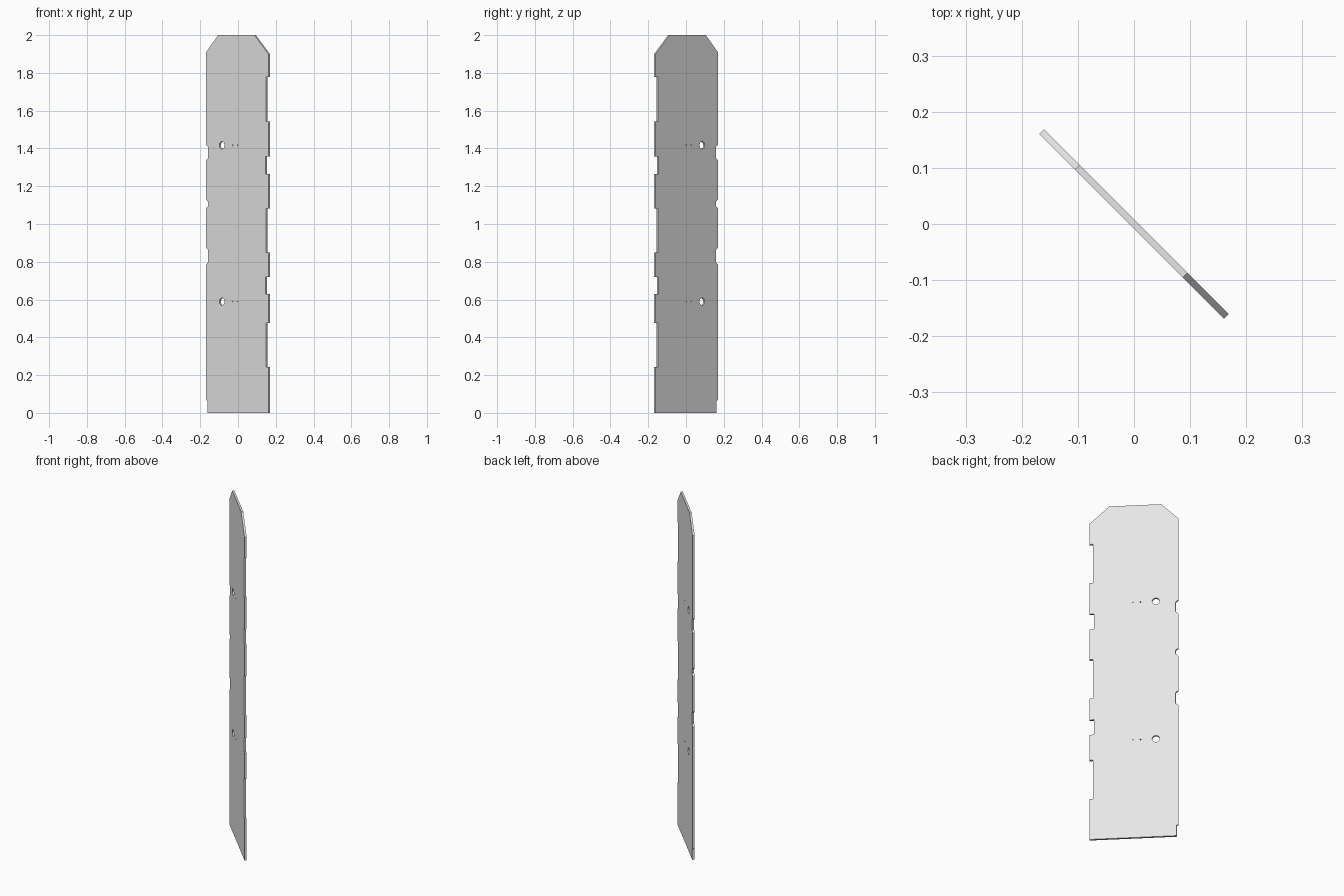
import bpy
from math import pi, sin, cos, radians

cube = bpy.data.objects.get("Cube")
if cube:
    bpy.data.objects.remove(cube, do_unlink=True)

HALF, THICK = 0.233, 0.0115

# Single grey sheet material
grey = bpy.data.materials.new("sheet grey")
grey.use_nodes = True
colour = (0.8, 0.8, 0.8, 1)
grey.diffuse_color = colour
grey.node_tree.nodes["Principled BSDF"].inputs["Base Color"].default_value = colour


def notch(edge, low, high, depth, slope=0.0):
    """Outline points of an edge notch, listed upwards."""
    inner = edge - depth if edge > 0 else edge + depth
    return [(edge, low), (inner, low + slope), (inner, high - slope), (edge, high)]


def circle(x, z, radius, count):
    return [(x + radius * cos(2 * pi * i / count), z + radius * sin(2 * pi * i / count))
            for i in range(count)]


# Left edge: square notches, alternately long and short
outline = []
for low, high, depth in ((0.244, 0.477, 0.018), (0.63, 0.72, 0.023), (0.848, 1.082, 0.018),
                         (1.265, 1.358, 0.023), (1.543, 1.777, 0.018)):
    outline += notch(HALF, low, high, depth)

# Top with clipped corners
outline += [(HALF, 1.90), (0.129, 2), (-0.143, 2), (-HALF, 1.91)]

# Right edge: shallow notches with sloping ends
for low, high in ((1.337, 1.42), (1.082, 1.13), (0.785, 0.875)):
    outline += reversed(notch(-HALF, low, high, 0.014, 0.012))

# Foot with a small step
outline += [(-HALF, 0.07), (-HALF + 0.009, 0.063), (-HALF + 0.009, 0), (HALF, 0)]

# Two rows of holes: one large and two pinholes each
loops = [outline]
for z in (0.589, 1.417):
    loops.append(circle(-0.115, z, 0.0195, 24))
    loops += [circle(x, z, 0.003, 8) for x in (-0.034, 0.004)]

# Filled profile, extruded to the sheet thickness
curve = bpy.data.curves.new("panel_profile", "CURVE")
curve.dimensions = "2D"
curve.fill_mode = "BOTH"
curve.extrude = THICK / 2
for loop in loops:
    spline = curve.splines.new("POLY")
    spline.points.add(len(loop) - 1)
    for point, (x, z) in zip(spline.points, loop):
        point.co = (x, z, 0, 1)
    spline.use_cyclic_u = True
curve.materials.append(grey)

# Stand the panel up and turn it diagonally
panel = bpy.data.objects.new("notched_panel", curve)
bpy.context.collection.objects.link(panel)
panel.rotation_euler = (radians(90), 0, radians(-45))
bpy.ops.object.select_all(action="DESELECT")
panel.select_set(True)
bpy.context.view_layer.objects.active = panel
bpy.ops.object.convert(target="MESH")
bpy.ops.object.shade_flat()
